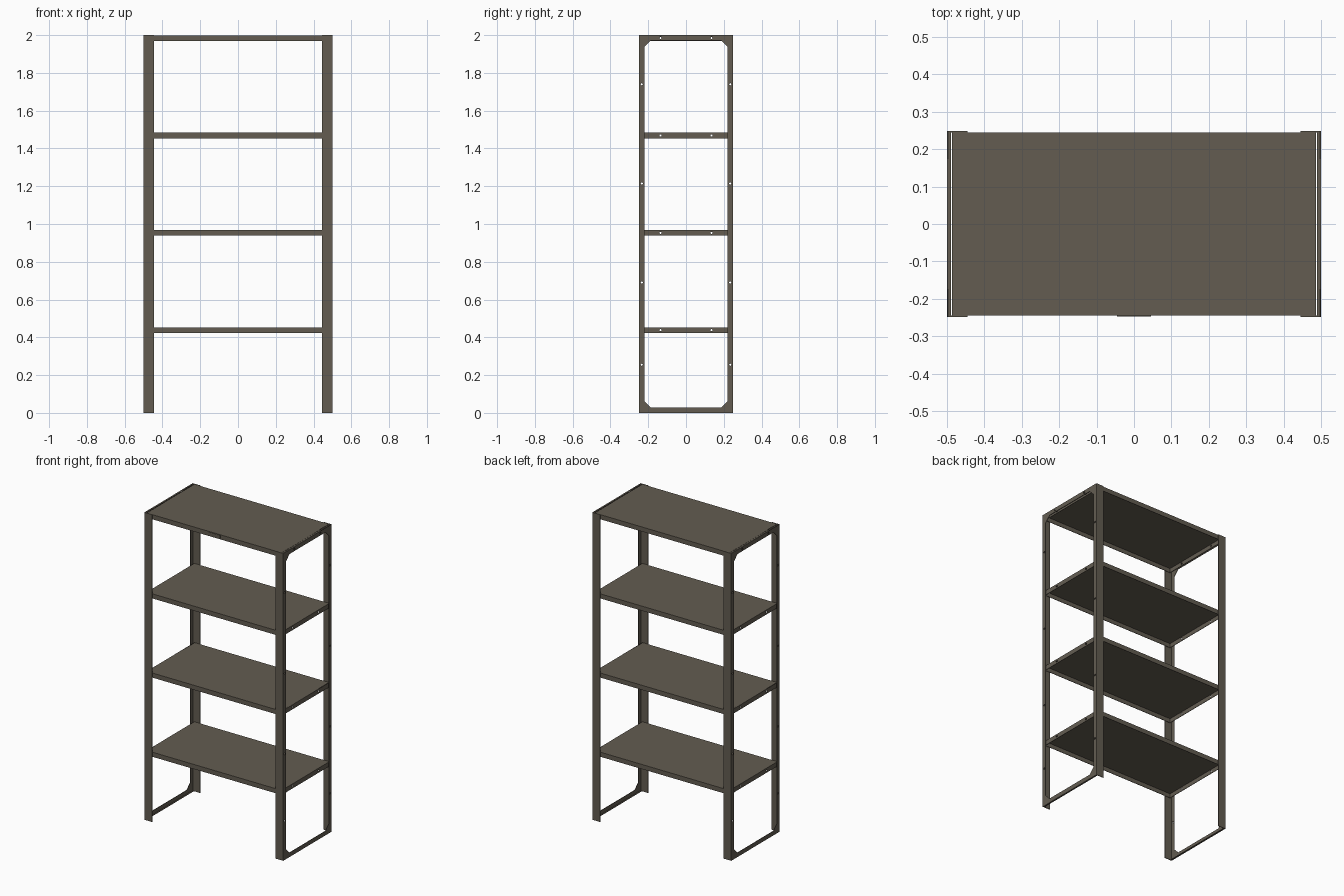
import bpy
import math
from mathutils import Matrix

if "Cube" in bpy.data.objects:
    bpy.data.objects.remove(bpy.data.objects["Cube"])

T = 0.003            # sheet thickness
HX, HY = 0.5, 0.248  # half width and half depth
TOP = 2.0
BAR = 0.028          # side frame bar width
SHELF_X, SHELF_H = 0.486, 0.030

paint = bpy.data.materials.new("grey_brown_paint")
paint.diffuse_color = (0.125, 0.108, 0.083, 1.0)
paint.use_nodes = True
paint.node_tree.nodes["Principled BSDF"].inputs["Base Color"].default_value = paint.diffuse_color


def box(name, x, y, z):
    """Box from (min, max) ranges on each axis."""
    bpy.ops.mesh.primitive_cube_add(size=1)
    ob = bpy.context.object
    ob.name = name
    ob.data.transform(Matrix.Translation([(r[0] + r[1]) / 2 for r in (x, y, z)])
                      @ Matrix.Diagonal([r[1] - r[0] for r in (x, y, z)] + [1]))
    ob.data.materials.append(paint)
    return ob


def rect(y, z0, z1):
    return [(-y, z0), (y, z0), (y, z1), (-y, z1)]


def hole(y, z, r=0.006, n=8):
    return [(y + r * math.cos(i * math.tau / n), z + r * math.sin(i * math.tau / n))
            for i in range(n)]


def side_sheet(name, x, loops):
    """Sheet in the YZ plane centred on x, cut from nested outlines."""
    cu = bpy.data.curves.new(name, 'CURVE')
    cu.dimensions = '2D'
    cu.fill_mode = 'BOTH'
    cu.extrude = T / 2
    for pts in loops:
        sp = cu.splines.new('POLY')
        sp.points.add(len(pts) - 1)
        for p, (a, b) in zip(sp.points, pts):
            p.co = (a, b, 0, 1)
        sp.use_cyclic_u = True
    ob = bpy.data.objects.new(name, cu)
    bpy.context.collection.objects.link(ob)
    bpy.ops.object.select_all(action='DESELECT')
    ob.select_set(True)
    bpy.context.view_layer.objects.active = ob
    bpy.ops.object.convert(target='MESH')
    ob = bpy.context.object
    # local x -> y, local y -> z, local z -> x
    ob.data.transform(Matrix(((0, 0, 1, x), (1, 0, 0, 0), (0, 1, 0, 0), (0, 0, 0, 1))))
    ob.data.materials.clear()
    ob.data.materials.append(paint)
    return ob


# Side frame opening with gusseted corners
iy, iz0, iz1, c = HY - BAR, BAR, TOP - BAR, 0.035
opening = [(-iy + c, iz0), (iy - c, iz0), (iy, iz0 + c), (iy, iz1 - c),
           (iy - c, iz1), (-iy + c, iz1), (-iy, iz1 - c), (-iy, iz0 + c)]
leg_holes = [hole(s * 0.234, z) for s in (-1, 1) for z in (0.255, 0.69, 1.215, 1.74)]
bar_holes = [hole(s * 0.135, TOP - 0.014) for s in (-1, 1)]

for s, side in ((-1, "left"), (1, "right")):
    side_sheet(side + "_side_frame", s * (HX - T / 2),
               [rect(HY, 0, TOP), opening] + leg_holes + bar_holes)
    xr = sorted((s * (HX - 0.011), s * HX))
    # folded flanges of the top and bottom bars
    box(side + "_top_flange", xr, (-HY, HY), (TOP - T, TOP))
    box(side + "_bottom_flange", xr, (-HY, HY), (0, T))
    # wide leg faces, front and back
    for d, end in ((-1, "front"), (1, "back")):
        box(f"{end}_{side}_leg_face", sorted((s * 0.445, s * HX)),
            sorted((d * (HY - T), d * (HY + 0.001))), (0, TOP))

# Shelves: folded pans, open underneath
sy = HY - T
for i in range(4):
    z1 = 0.453 + i * 0.5152
    z0 = z1 - SHELF_H
    n = f"shelf_{i + 1}"
    box(n + "_deck", (-SHELF_X, SHELF_X), (-sy, sy), (z1 - T, z1))
    box(n + "_front_skirt", (-SHELF_X, SHELF_X), (-sy, -sy + T), (z0, z1))
    box(n + "_back_skirt", (-SHELF_X, SHELF_X), (sy - T, sy), (z0, z1))
    for s, side in ((-1, "left"), (1, "right")):
        side_sheet(f"{n}_{side}_skirt", s * (SHELF_X - T / 2),
                   [rect(sy, z0, z1)] + [hole(q * 0.135, (z0 + z1) / 2) for q in (-1, 1)])

# Small blank plate on the front of the top shelf
box("front_plate", (-0.045, 0.045), (-sy - 0.002, -sy), (TOP - 0.025, TOP - 0.006))
